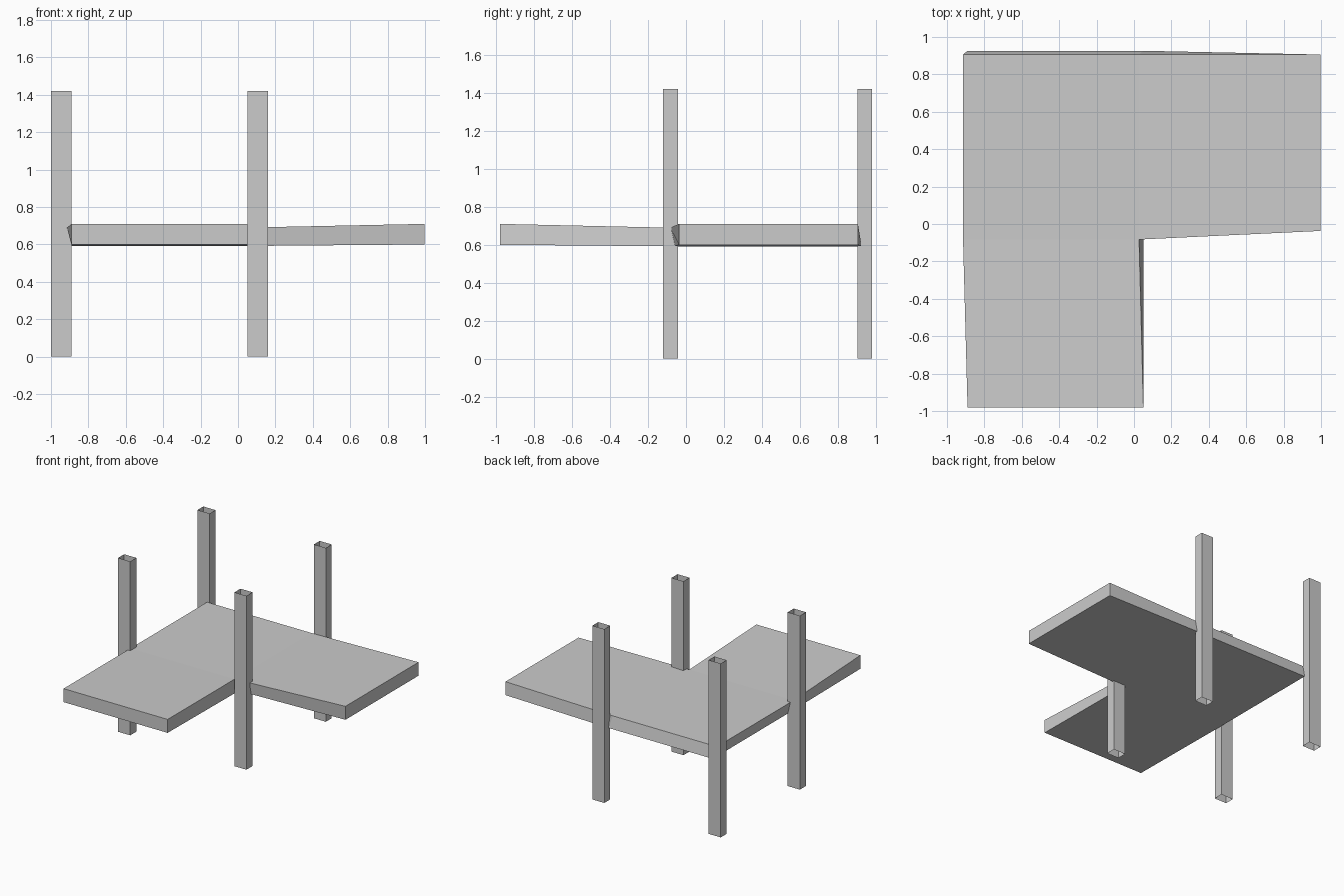
import bpy

if "Cube" in bpy.data.objects:
    bpy.data.objects.remove(bpy.data.objects["Cube"])


def make_object(name, verts, faces):
    mesh = bpy.data.meshes.new(name)
    mesh.from_pydata(verts, [], faces)
    mesh.update()
    obj = bpy.data.objects.new(name, mesh)
    bpy.context.collection.objects.link(obj)
    return obj


# L-shaped slab: outline runs counter-clockwise, slightly warped between ends
top = [(-0.89, -0.98, 0.71), (0.05, -0.98, 0.71), (0.027, -0.083, 0.69),
       (0.997, -0.037, 0.71), (0.997, 0.906, 0.71), (0.027, 0.906, 0.69),
       (-0.914, 0.906, 0.69), (-0.914, -0.083, 0.69)]
bottom = [(-0.89, -0.98, 0.60), (0.05, -0.98, 0.60), (0.05, -0.06, 0.592),
          (0.997, -0.037, 0.60), (0.997, 0.906, 0.60), (0.05, 0.926, 0.592),
          (-0.89, 0.926, 0.592), (-0.89, -0.06, 0.592)]
cells = [(0, 1, 2, 7), (7, 2, 5, 6), (2, 3, 4, 5)]
n = len(top)
faces = list(cells)
faces += [tuple(i + n for i in reversed(c)) for c in cells]
faces += [(i, i + n, (i + 1) % n + n, (i + 1) % n) for i in range(n)]
make_object("corner_slab", top + bottom, faces)


# Hollow square posts, open at both ends
def post(name, x0, x1, y0, y1, height=1.42):
    ring = [(x0, y0), (x1, y0), (x1, y1), (x0, y1)]
    verts = [(x, y, z) for z in (0, height) for x, y in ring]
    sides = [(i, (i + 1) % 4, (i + 1) % 4 + 4, i + 4) for i in range(4)]
    make_object(name, verts, sides)


for x_name, x0, x1 in (("left", -1.0, -0.89), ("right", 0.052, 0.16)):
    for y_name, y0, y1 in (("front", -0.12, -0.042), ("back", 0.905, 0.98)):
        post(f"{y_name}_{x_name}_post", x0, x1, y0, y1)
